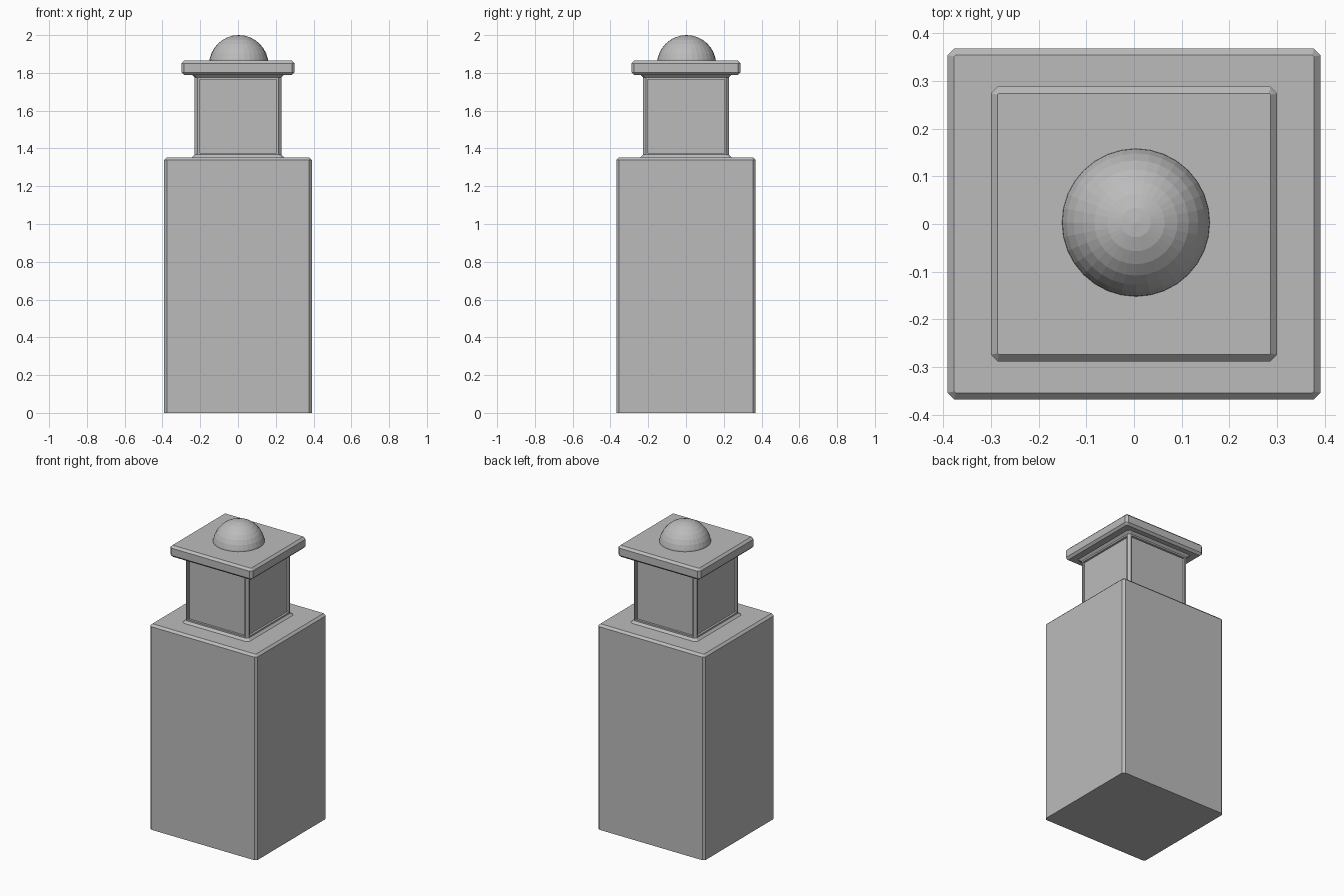
import bpy, bmesh, math

cube = bpy.data.objects.get("Cube")
if cube:
    bpy.data.objects.remove(cube, do_unlink=True)

STONE = (0.5, 0.5, 0.5, 1)
stone = bpy.data.materials.new("grey_stone")
stone.use_nodes = True
stone.diffuse_color = STONE
stone.node_tree.nodes["Principled BSDF"].inputs["Base Color"].default_value = STONE

CH = 0.014  # chamfer width


def add_object(name, bm):
    bmesh.ops.recalc_face_normals(bm, faces=bm.faces)
    mesh = bpy.data.meshes.new(name)
    bm.to_mesh(mesh)
    bm.free()
    mesh.materials.append(stone)
    obj = bpy.data.objects.new(name, mesh)
    bpy.context.collection.objects.link(obj)
    return obj


def rectangle_loft(sections):
    """Stack rectangles with cut corners: (half x, half y, corner cut, z)."""
    bm = bmesh.new()
    rings = []
    for hx, hy, c, z in sections:
        pts = []
        for sx, sy in ((1, 1), (-1, 1), (-1, -1), (1, -1)):
            pair = [(sx * hx, sy * (hy - c), z), (sx * (hx - c), sy * hy, z)]
            pts += pair if sx == sy else pair[::-1]
        rings.append([bm.verts.new(p) for p in pts])
    for low, high in zip(rings, rings[1:]):
        for i in range(len(low)):
            j = (i + 1) % len(low)
            bm.faces.new((low[i], low[j], high[j], high[i]))
    bm.faces.new(rings[0][::-1])
    bm.faces.new(rings[-1])
    bmesh.ops.recalc_face_normals(bm, faces=bm.faces)
    return bm


# Tall plinth, chamfered on its sides and top
bx, by, top = 0.391, 0.368, 1.353
add_object("plinth", rectangle_loft([
    (bx, by, CH, 0),
    (bx, by, CH, top - CH),
    (bx - CH, by - CH, 0.003, top)]))

# Neck flared at both ends, with a sunken panel on each side
nx, ny, neck_top = 0.229, 0.227, 1.789
bm = rectangle_loft([
    (nx + CH, ny + CH, CH, top),
    (nx, ny, CH, top + CH),
    (nx, ny, CH, neck_top - CH),
    (nx + CH, ny + CH, CH, neck_top)])
sides = [f for f in bm.faces if abs(f.normal.z) < 0.01 and f.calc_area() > 0.1]
bmesh.ops.inset_individual(bm, faces=sides, thickness=CH, depth=0)
for face in sides:
    inward = face.normal * -CH
    panel = bmesh.ops.extrude_discrete_faces(bm, faces=[face])["faces"][0]
    bmesh.ops.translate(bm, verts=panel.verts, vec=inward)
add_object("neck", bm)

# Overhanging cap slab
cx, cy, cap_top = 0.3, 0.288, 1.865
add_object("cap_slab", rectangle_loft([
    (cx - CH, cy - CH, 0.003, neck_top),
    (cx, cy, CH, neck_top + CH),
    (cx, cy, CH, cap_top - CH),
    (cx - CH, cy - CH, 0.003, cap_top)]))

# Faceted dome: upper half of a sphere, sunk slightly into the cap
radius = 0.157
bm = bmesh.new()
bmesh.ops.create_uvsphere(bm, u_segments=32, v_segments=16, radius=radius)
bmesh.ops.delete(bm, geom=[v for v in bm.verts if v.co.z < -0.001], context="VERTS")
bmesh.ops.translate(bm, verts=bm.verts, vec=(0.004, 0.003, 2 - radius))
add_object("dome", bm)
